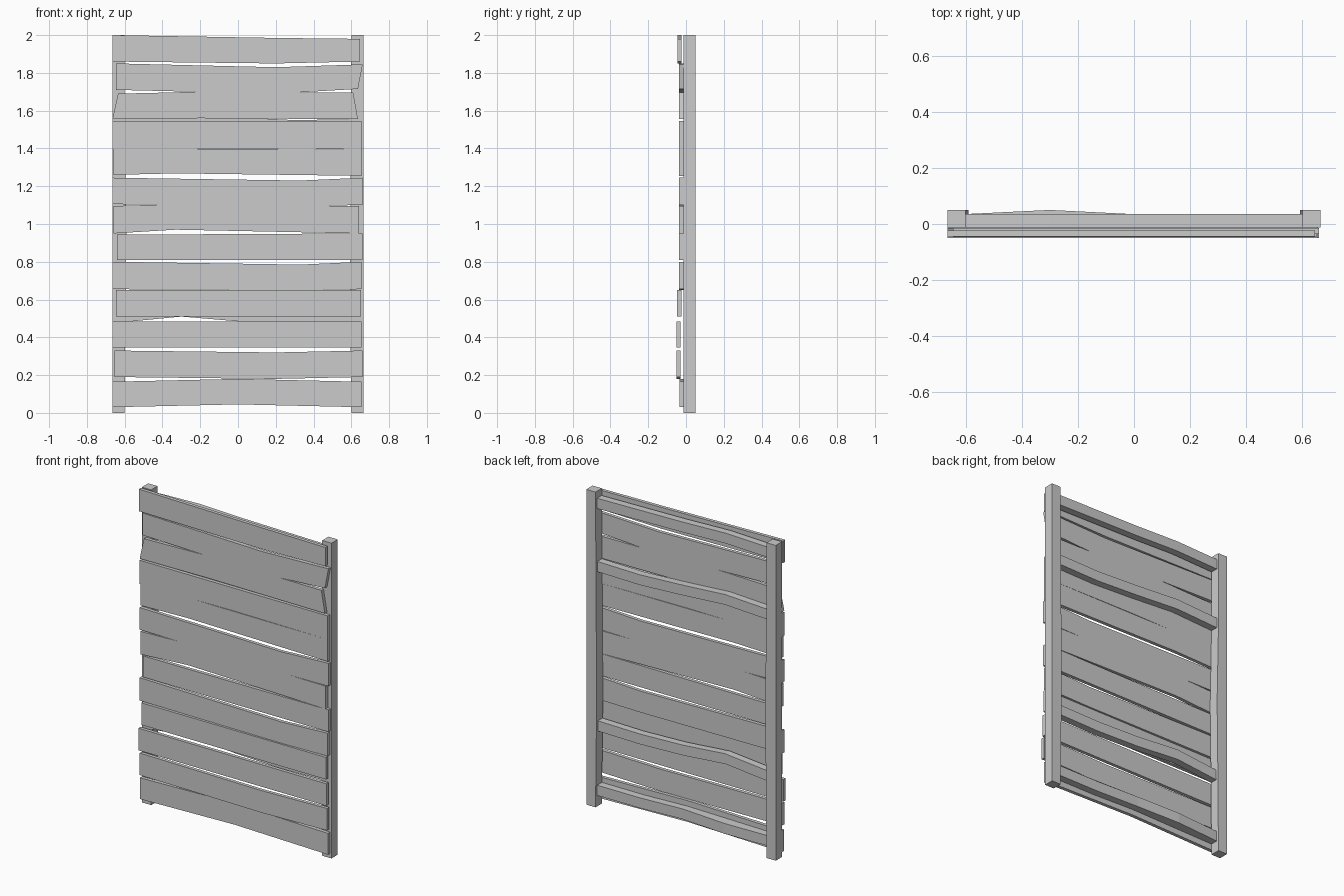
import bpy, bmesh

def loft(name, rings):
    """Solid through a row of four-cornered cross-sections."""
    bm = bmesh.new()
    loops = [[bm.verts.new(p) for p in ring] for ring in rings]
    for a, b in zip(loops, loops[1:]):
        for i in range(4):
            j = (i + 1) % 4
            bm.faces.new((a[i], a[j], b[j], b[i]))
    bm.faces.new(loops[0][::-1])
    bm.faces.new(loops[-1])
    bmesh.ops.recalc_face_normals(bm, faces=bm.faces[:])
    me = bpy.data.meshes.new(name)
    bm.to_mesh(me)
    bm.free()
    ob = bpy.data.objects.new(name, me)
    bpy.context.collection.objects.link(ob)
    return ob

def slab(xb, xt, y0, y1, zb, zt):
    return [(xb, y0, zb), (xb, y1, zb), (xt, y1, zt), (xt, y0, zt)]

# Upright posts, slightly bent on the inside edge
def post(name, side, bends):
    rings = []
    for z, d in bends:
        a, b = side * 0.665, side * (0.60 - d)
        rings.append([(a, -0.013, z), (b, -0.013, z), (b, 0.05, z), (a, 0.05, z)])
    loft(name, rings)

post("left_post", -1, [(0, 0), (0.5, 0.004), (1.0, 0.01), (1.5, 0), (2, 0)])
post("right_post", 1, [(0, 0), (0.7, 0.008), (1.4, 0.003), (2, 0)])

# Back rails: bottom heights at five stations, and rearward bow at x = -0.3
STATIONS = (-0.61, -0.3, 0.0, 0.3, 0.61)
RAILS = [
    ((0.07, 0.075, 0.08, 0.07, 0.07), 0.015),
    ((0.48, 0.51, 0.485, 0.475, 0.48), 0.0),
    ((1.505, 1.52, 1.50, 1.485, 1.49), 0.0),
    ((1.90, 1.91, 1.90, 1.895, 1.89), 0.0),
]
for n, (heights, bow) in enumerate(RAILS):
    loft(f"back_rail_{n + 1}", [
        slab(x, x, -0.012, 0.035 + (bow if i == 1 else 0), z, z + 0.065)
        for i, (x, z) in enumerate(zip(STATIONS, heights))])

# Planks: left x, right x, bend x, front y, bottom z (left, bend, right), top z (same)
PLANKS = [
    (-.665, .655, 0.0, -.035, .03, .045, .03, .165, .18, .165),
    (-.655, .66, 0.2, -.05, .19, .18, .19, .33, .32, .33),
    (-.665, .655, 0.0, -.05, .345, .345, .345, .485, .485, .485),
    (-.645, .65, 0.0, -.047, .51, .51, .51, .65, .65, .65),
    (-.665, .655, 0.33, -.036, .655, .65, .655, .80, .785, .80),
    (-.64, .66, -0.33, -.036, .81, .81, .81, .945, .945, .95),
    (-.66, .64, -0.33, -.036, .95, .97, .95, 1.095, 1.105, 1.095),
    (-.665, .66, 0.33, -.036, 1.105, 1.097, 1.10, 1.245, 1.23, 1.245),
    (-.66, .655, -0.33, -.036, 1.26, 1.268, 1.255, 1.395, 1.398, 1.395),
    (-.665, .655, 0.0, -.036, 1.395, 1.40, 1.395, 1.545, 1.545, 1.545),
    (-.665, .635, -0.2, -.036, 1.555, 1.56, 1.555, 1.69, 1.70, 1.695),
    (-.645, .635, 0.2, -.036, 1.71, 1.69, 1.715, 1.85, 1.83, 1.845),
    (-.665, .645, 0.2, -.045, 1.86, 1.85, 1.86, 2.0, 1.985, 1.98),
]
# Crooked cuts: how far the top corner moves at the left and right ends
CUTS = {10: (0.03, -0.025), 11: (0, 0.025)}
for n, (xl, xr, xm, y, bl, bm_, br, tl, tm, tr) in enumerate(PLANKS):
    cl, cr = CUTS.get(n, (0, 0))
    back = y + 0.022
    loft(f"plank_{n + 1}", [
        slab(xl, xl + cl, y, back, bl, tl),
        slab(xm, xm, y, back, bm_, tm),
        slab(xr, xr + cr, y, back, br, tr)])
